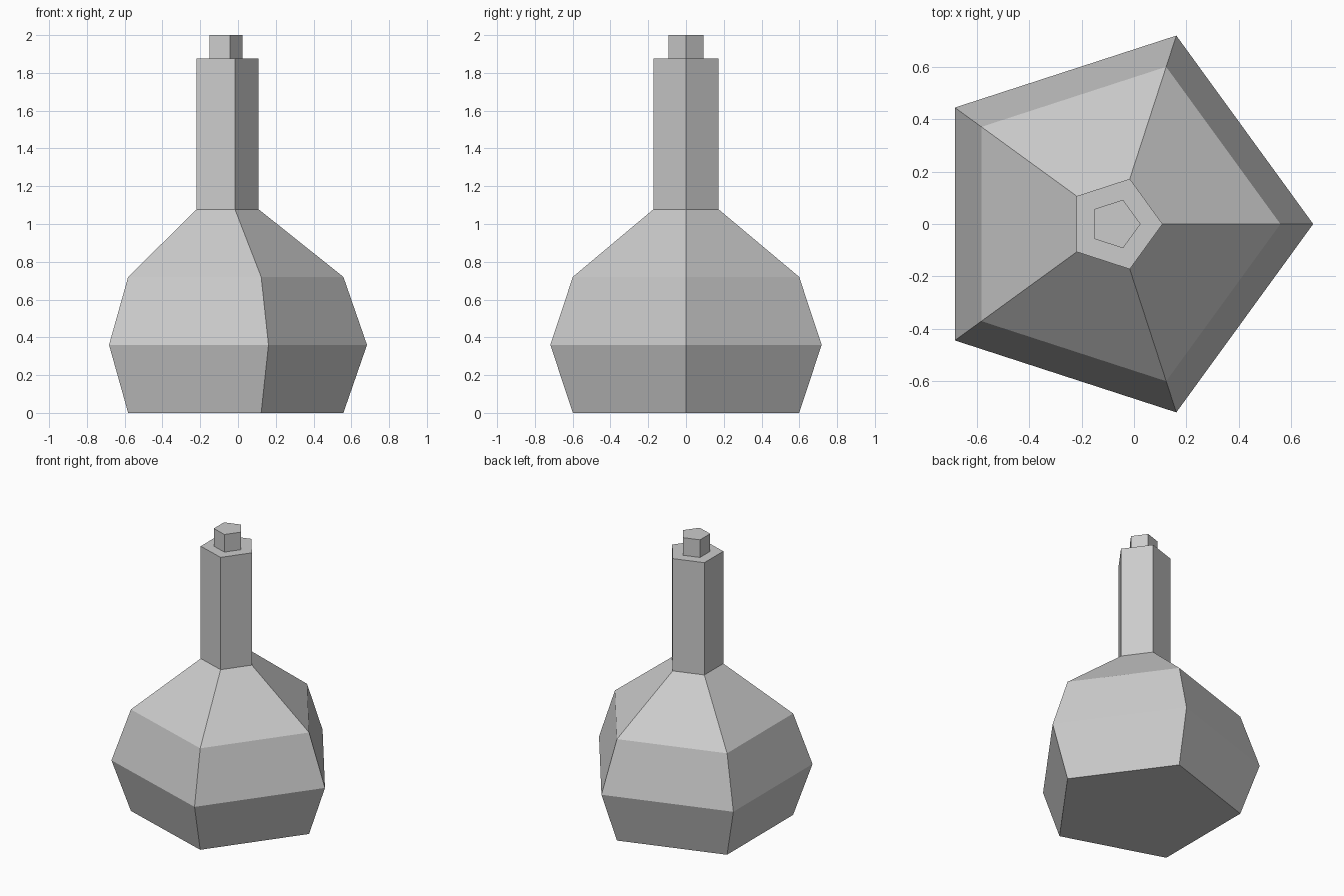
import bpy, bmesh
from math import cos, sin, tau

if "Cube" in bpy.data.objects:
    bpy.data.objects.remove(bpy.data.objects["Cube"])

SIDES = 5
CENTER_X = -0.072  # a pentagon's axis sits off its bounding-box centre


def lathe(name, profile):
    """Closed flat-shaded solid from (radius, z) rings, first corner on +x."""
    bm = bmesh.new()
    rings = [[bm.verts.new((CENTER_X + r * cos(tau * i / SIDES),
                            r * sin(tau * i / SIDES), z))
              for i in range(SIDES)] for r, z in profile]
    for low, high in zip(rings, rings[1:]):
        for i in range(SIDES):
            j = (i + 1) % SIDES
            bm.faces.new((low[i], low[j], high[j], high[i]))
    bm.faces.new(rings[0][::-1])
    bm.faces.new(rings[-1])
    bmesh.ops.recalc_face_normals(bm, faces=bm.faces)
    mesh = bpy.data.meshes.new(name)
    bm.to_mesh(mesh)
    bm.free()
    obj = bpy.data.objects.new(name, mesh)
    bpy.context.collection.objects.link(obj)
    return obj


# Bulbous flask with shoulder and straight neck
lathe("flask", [(0.63, 0), (0.755, 0.36), (0.63, 0.72),
                (0.181, 1.078), (0.181, 1.875)])

# Stopper standing on the neck
lathe("stopper", [(0.097, 1.875), (0.097, 2.0)])
